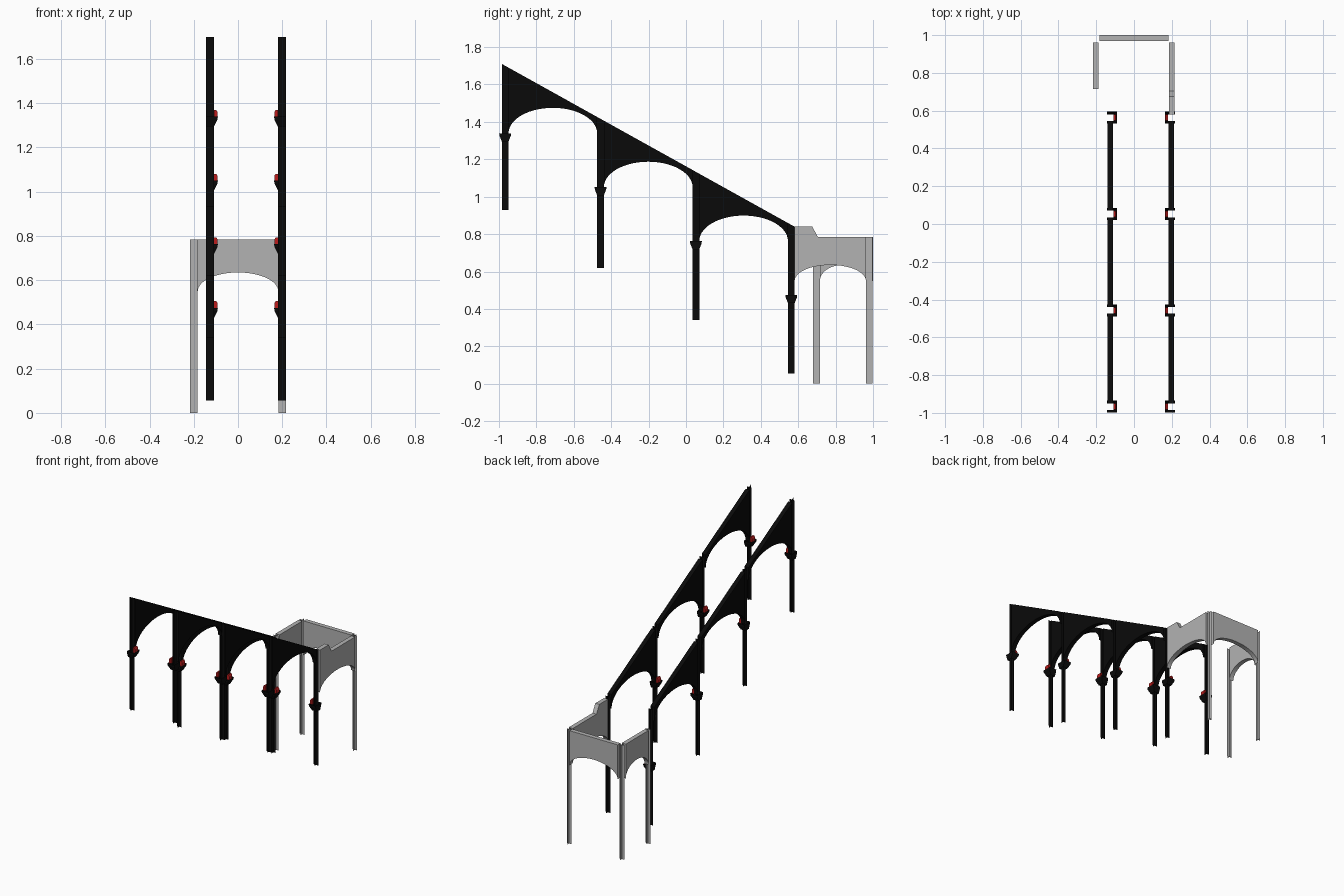
import bpy
import bmesh
from math import cos, sin, pi

cube = bpy.data.objects.get("Cube")
if cube:
    bpy.data.objects.remove(cube, do_unlink=True)


def material(name, rgb):
    m = bpy.data.materials.new(name)
    m.use_nodes = True
    color = (*rgb, 1)
    m.diffuse_color = color
    m.node_tree.nodes["Principled BSDF"].inputs["Base Color"].default_value = color
    return m


black = material("black iron", (0.003, 0.003, 0.003))
grey = material("grey stone", (0.45, 0.45, 0.45))
red = material("red accent", (0.5, 0.012, 0.012))

HALF = 0.018      # half width of every post
THICK = 0.03      # thickness of the arched panels


def finish(bm, name, mat, smooth=False):
    mesh = bpy.data.meshes.new(name)
    bm.to_mesh(mesh)
    bm.free()
    mesh.materials.append(mat)
    obj = bpy.data.objects.new(name, mesh)
    bpy.context.collection.objects.link(obj)
    if smooth:
        bpy.ops.object.select_all(action="DESELECT")
        obj.select_set(True)
        bpy.context.view_layer.objects.active = obj
        bpy.ops.object.shade_smooth_by_angle(angle=pi / 6)
    return obj


def prism(name, mat, points, start, depth, axis, smooth=False):
    """Extrude a (u, z) outline along the given axis."""
    bm = bmesh.new()
    place = (lambda u, z: (start, u, z)) if axis == "x" else (lambda u, z: (u, start, z))
    face = bm.faces.new([bm.verts.new(place(u, z)) for u, z in points])
    moved = bmesh.ops.extrude_face_region(bm, geom=[face])["geom"]
    shift = (depth, 0, 0) if axis == "x" else (0, depth, 0)
    bmesh.ops.translate(bm, vec=shift,
                        verts=[v for v in moved if isinstance(v, bmesh.types.BMVert)])
    bmesh.ops.recalc_face_normals(bm, faces=bm.faces)
    return finish(bm, name, mat, smooth)


def arch_panel(name, mat, u0, u1, spring, apex, top, centre, axis):
    """Wall panel with an elliptical arch below and a free top outline."""
    mid, half, steps = (u0 + u1) / 2, (u1 - u0) / 2, 28
    arch = [(mid - half * cos(pi * i / steps),
             spring + (apex - spring) * sin(pi * i / steps)) for i in range(steps + 1)]
    prism(name, mat, arch + top, centre - THICK / 2, THICK, axis, True)


def cross_post(name, mat, x, y, z0, z1, slope=0):
    """Post of two crossing sheets; the top may follow a slope along y."""
    bm = bmesh.new()
    for dx, dy in ((HALF, 0), (0, HALF)):
        corners = ((-1, z0), (1, z0), (1, z1 + slope * dy), (-1, z1 - slope * dy))
        bm.faces.new([bm.verts.new((x + s * dx, y + s * dy, z)) for s, z in corners])
    finish(bm, name, mat)


def capital(name, x, y, z, side):
    """Open collar flaring along the wall and towards the inside."""
    bm = bmesh.new()
    rings = []
    for height, inner, wide in ((-0.044, HALF, HALF), (-0.014, 0.033, 0.03), (0, 0.035, 0.032)):
        rings.append([bm.verts.new((x + side * a, y + b, z + height)) for a, b in
                      ((-HALF, -wide), (inner, -wide), (inner, wide), (-HALF, wide))])
    for low, high in zip(rings, rings[1:]):
        for i in range(4):
            j = (i + 1) % 4
            bm.faces.new((low[i], low[j], high[j], high[i]))
    bmesh.ops.recalc_face_normals(bm, faces=bm.faces)
    finish(bm, name, black)


# Sloping arcades
SLOPE = -0.556
POST_Y = (-0.967, -0.457, 0.053, 0.563)
POST_FOOT = (0.93, 0.62, 0.34, 0.055)


def ridge(y):
    return 1.71 + SLOPE * (y + 0.985)


for label, x, side in (("right", -0.126, 1), ("left", 0.198, -1)):
    for i, (y, foot) in enumerate(zip(POST_Y, POST_FOOT)):
        cap_z = 1.339 - 0.288 * i
        cross_post(f"{label}_arcade_post_{i}", black, x, y, foot, ridge(y), SLOPE)
        capital(f"{label}_capital_{i}", x, y, cap_z, side)
        # Red block resting on the inner side of the capital
        outline = [(x + side * a, cap_z + h) for a, h in
                   ((HALF, -0.005), (0.034, -0.005), (0.034, 0.02), (0.028, 0.03), (HALF, 0.03))]
        prism(f"{label}_red_block_{i}", red, outline, y - 0.016, 0.032, "y")
        if i < 3:
            y0, y1 = y + HALF, POST_Y[i + 1] - HALF
            arch_panel(f"{label}_arcade_arch_{i}", black, y0, y1, cap_z, cap_z + 0.136,
                       [(y1, ridge(y1)), (y0, ridge(y0))], x, "x")

# Level porch at the low end
TOP, SPRING, APEX = 0.785, 0.55, 0.635
for label, x, y in (("right_back", -0.2, 0.98), ("left_back", 0.2, 0.98),
                    ("right_front", -0.2, 0.698)):
    cross_post(f"{label}_porch_post", grey, x, y, 0, TOP)

arch_panel("back_porch_arch", grey, -0.182, 0.182, SPRING, APEX,
           [(0.182, TOP), (-0.182, TOP)], 0.985, "y")
arch_panel("right_porch_arch", grey, 0.716, 0.962, SPRING, APEX,
           [(0.962, TOP), (0.716, TOP)], -0.202, "x")
arch_panel("left_porch_arch", grey, 0.581, 0.962, SPRING, APEX,
           [(0.962, TOP), (0.705, TOP), (0.675, 0.84), (0.581, 0.84)], 0.2, "x")
